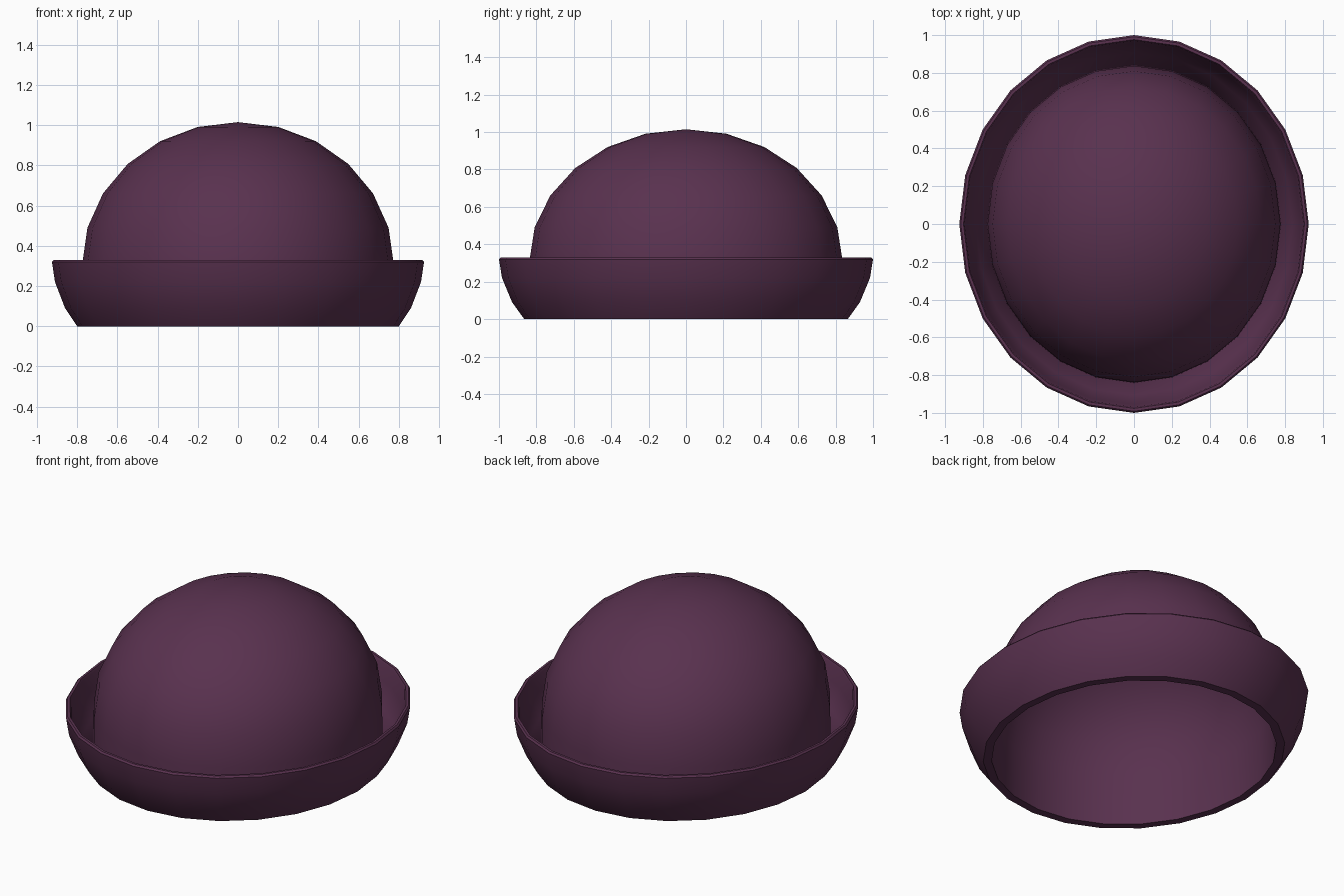
import bpy, bmesh, math

if "Cube" in bpy.data.objects:
    bpy.data.objects.remove(bpy.data.objects["Cube"])

SIDES = 24
Y_STRETCH = 1.081  # the hat is slightly longer front to back

felt = bpy.data.materials.new("plum_felt")
felt.diffuse_color = (0.1, 0.031, 0.078, 1)
felt.use_nodes = True
felt.node_tree.nodes["Principled BSDF"].inputs["Base Color"].default_value = felt.diffuse_color


def lathe(name, profile, closed=False):
    """Spin an (r, z) profile around z into an oval smooth shell."""
    bm = bmesh.new()
    rings = []
    for r, z in profile:
        if r < 1e-4:
            rings.append([bm.verts.new((0, 0, z))] * SIDES)
        else:
            rings.append([bm.verts.new((r * math.cos(2 * math.pi * i / SIDES),
                                        Y_STRETCH * r * math.sin(2 * math.pi * i / SIDES), z))
                          for i in range(SIDES)])
    pairs = list(zip(rings, rings[1:]))
    if closed:
        pairs.append((rings[-1], rings[0]))
    for a, b in pairs:
        for i in range(SIDES):
            j = (i + 1) % SIDES
            corners = list(dict.fromkeys((a[i], a[j], b[j], b[i])))
            bm.faces.new(corners)
    bmesh.ops.recalc_face_normals(bm, faces=bm.faces)
    mesh = bpy.data.meshes.new(name)
    bm.to_mesh(mesh)
    bm.free()
    mesh.materials.append(felt)
    obj = bpy.data.objects.new(name, mesh)
    bpy.context.collection.objects.link(obj)
    bpy.ops.object.select_all(action='DESELECT')
    obj.select_set(True)
    bpy.context.view_layer.objects.active = obj
    bpy.ops.object.shade_smooth_by_angle(angle=math.radians(40))
    return obj


def dome(radius, height, base):
    """Quarter arc from the pole to the equator in 15 degree steps."""
    return [(radius * math.sin(math.radians(a)), base + height * math.cos(math.radians(a)))
            for a in range(0, 91, 15)]


# Hollow crown: outer dome and wall, then back up the inside
outer = dome(0.775, 0.708, 0.307) + [(0.778, 0.0)]
inner = dome(0.752, 0.685, 0.307) + [(0.755, 0.0)]
lathe("crown", outer + inner[::-1])

# Upturned brim with a narrow rolled lip
lathe("brim", [(0.776, 0.0), (0.80, 0.0), (0.86, 0.09), (0.91, 0.22), (0.925, 0.32),
               (0.917, 0.33), (0.903, 0.33), (0.897, 0.318), (0.884, 0.225),
               (0.838, 0.105), (0.777, 0.025)], closed=True)
